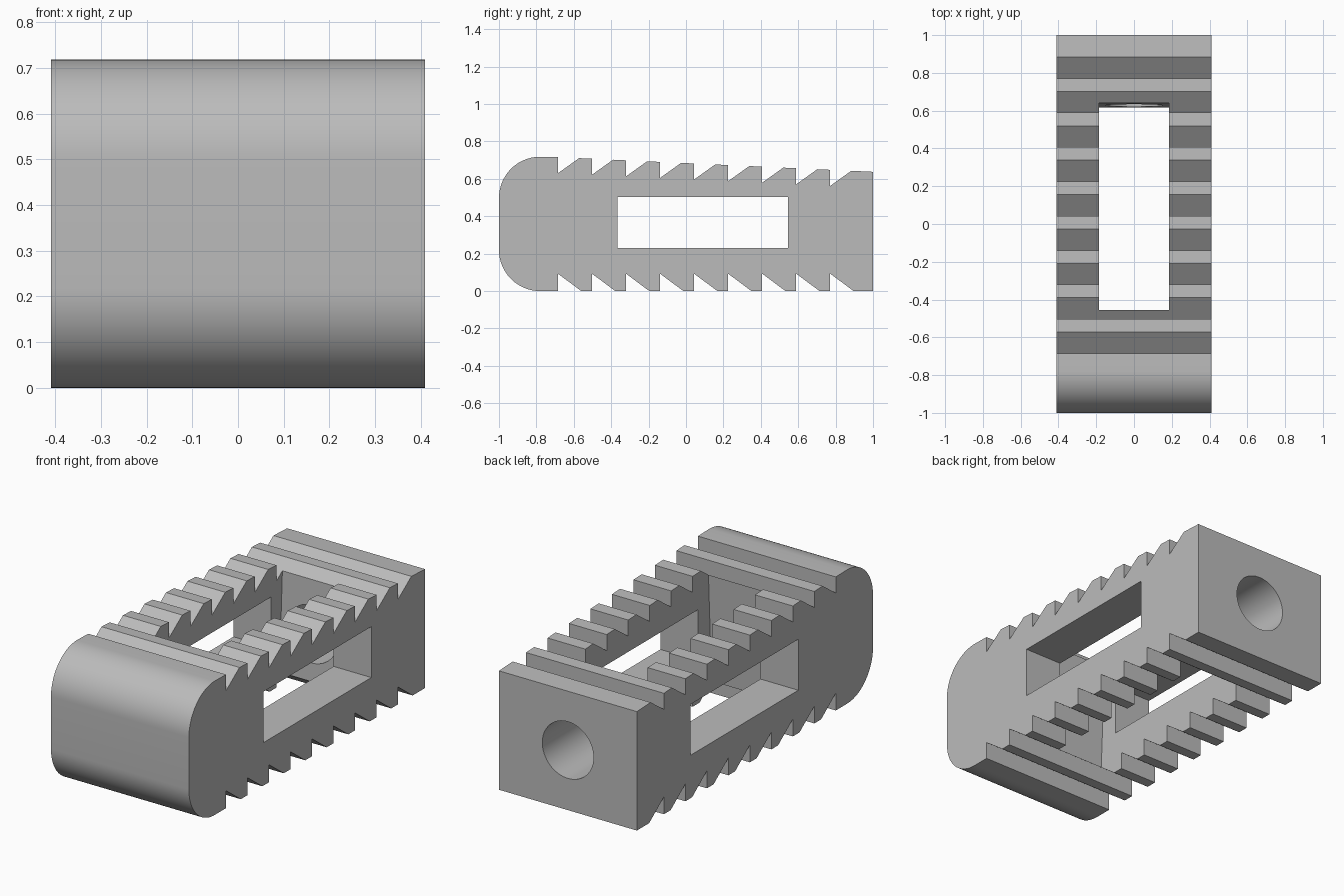
import bpy, bmesh, math
from mathutils import Matrix

cube = bpy.data.objects.get("Cube")
if cube:
    bpy.data.objects.remove(cube, do_unlink=True)

HALF_WIDTH = 0.409
RADIUS = 0.22
FIRST, PITCH, TEETH = -0.685, 0.182, 9
SLOPE = 0.0465

grey = bpy.data.materials.new("plain_grey")
grey.use_nodes = True
grey.diffuse_color = (0.5, 0.5, 0.5, 1)
grey.node_tree.nodes["Principled BSDF"].inputs["Base Color"].default_value = grey.diffuse_color


def top_z(y):
    return 0.684 - SLOPE * y


def extrude_profile(name, points, half):
    """Extrude a (y, z) outline across x."""
    bm = bmesh.new()
    face = bm.faces.new([bm.verts.new((-half, y, z)) for y, z in points])
    made = bmesh.ops.extrude_face_region(bm, geom=[face])["geom"]
    bmesh.ops.translate(bm, vec=(2 * half, 0, 0),
                        verts=[g for g in made if isinstance(g, bmesh.types.BMVert)])
    bmesh.ops.recalc_face_normals(bm, faces=bm.faces)
    return finish(name, bm)


def finish(name, bm):
    mesh = bpy.data.meshes.new(name)
    bm.to_mesh(mesh)
    bm.free()
    mesh.materials.append(grey)
    obj = bpy.data.objects.new(name, mesh)
    bpy.context.collection.objects.link(obj)
    return obj


def arc(cy, cz, start, end, steps=20):
    angles = [math.radians(start + (end - start) * i / steps) for i in range(steps + 1)]
    return [(cy + RADIUS * math.cos(a), cz + RADIUS * math.sin(a)) for a in angles]


# Body outline: rounded nose, barbed top and bottom, flat back
nose_y = -1 + RADIUS
bottom, top = [], []
for i in range(TEETH):
    y = FIRST + i * PITCH
    bottom += [(y, 0), (y, 0.093), (y + 0.125, 0)]
    top += [(y, top_z(y)), (y, top_z(y) - 0.086), (y + 0.113, top_z(y + 0.113))]
outline = arc(nose_y, RADIUS, 180, 270) + bottom + [(1, 0), (1, top_z(1))]
outline += top[::-1] + arc(nose_y, 0.718 - RADIUS, 90, 180)
body = extrude_profile("wedge_body", outline, HALF_WIDTH)

# Side window, slanted vertical slot and rear screw hole
window = extrude_profile("window_cutter",
                         [(-0.367, 0.23), (0.545, 0.23), (0.545, 0.503), (-0.367, 0.503)], 0.6)
lean = 0.1 * SLOPE
slot = extrude_profile("slot_cutter",
                       [(-0.484 - lean, -0.1), (0.613 - lean, -0.1),
                        (0.642 + lean, 0.75), (-0.455 + lean, 0.75)], 0.185)
bm = bmesh.new()
bmesh.ops.create_cone(bm, cap_ends=True, segments=64, radius1=0.152, radius2=0.152, depth=0.7,
                      matrix=Matrix.Translation((0, 0.85, 0.322)) @ Matrix.Rotation(math.pi / 2, 4, "X"))
hole = finish("hole_cutter", bm)

bpy.ops.object.select_all(action="DESELECT")
bpy.context.view_layer.objects.active = body
body.select_set(True)
for cutter in (window, slot, hole):
    mod = body.modifiers.new(cutter.name, "BOOLEAN")
    mod.operation, mod.solver, mod.object = "DIFFERENCE", "EXACT", cutter
    bpy.ops.object.modifier_apply(modifier=mod.name)
    bpy.data.objects.remove(cutter, do_unlink=True)
bpy.ops.object.shade_smooth_by_angle(angle=math.radians(20))
